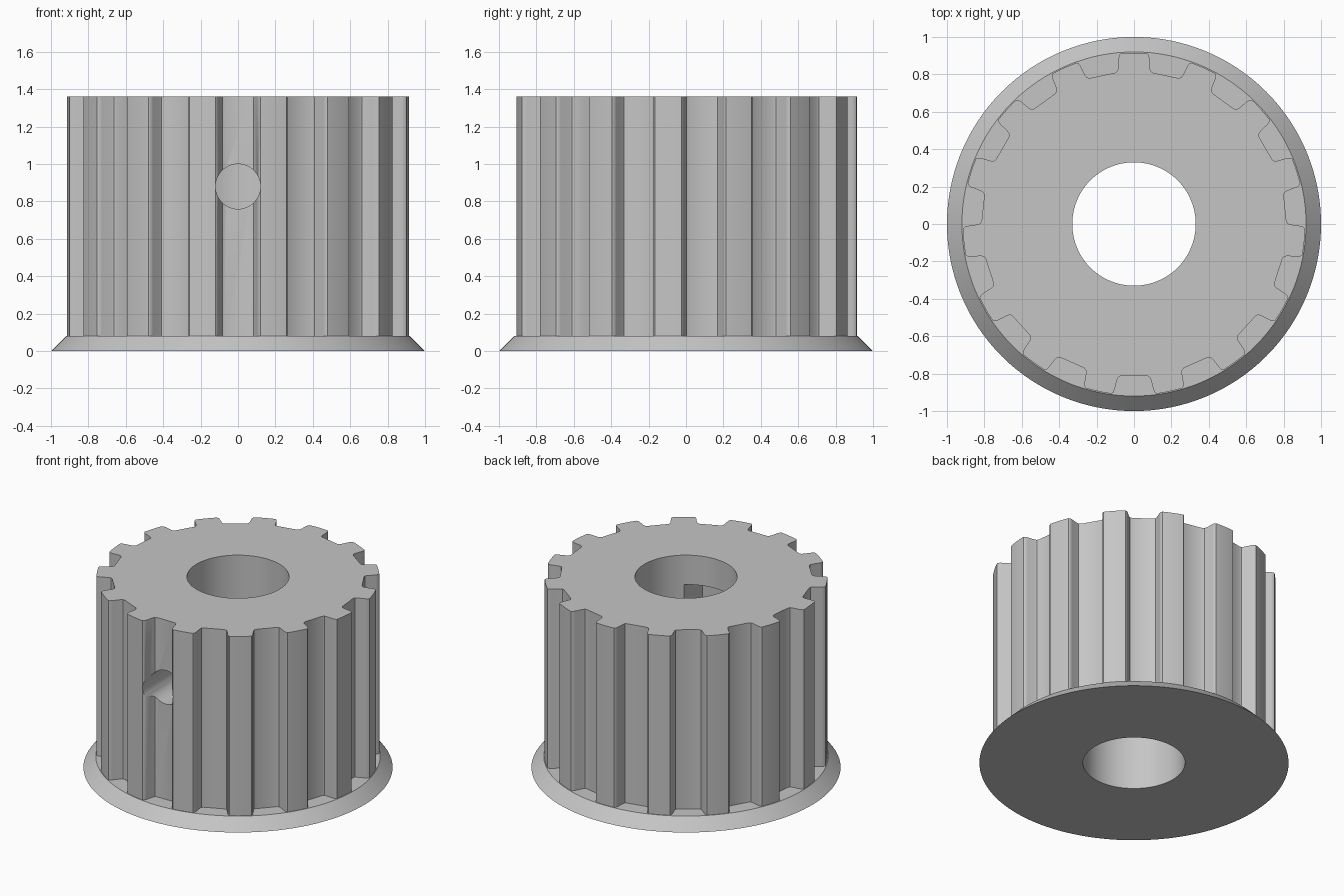
import bpy, bmesh, math
from mathutils import Matrix, Vector

if "Cube" in bpy.data.objects:
    bpy.data.objects.remove(bpy.data.objects["Cube"], do_unlink=True)

TEETH = 15
HEIGHT = 1.36
FLANGE_H = 0.08
OUTER_R = 0.915
BORE_R = 0.33
HOLE_Z = 0.88

grey = bpy.data.materials.new("plain grey")
grey.use_nodes = True
grey.diffuse_color = (0.56, 0.56, 0.56, 1)
grey.node_tree.nodes["Principled BSDF"].inputs["Base Color"].default_value = (0.56, 0.56, 0.56, 1)


def make_object(name, bm):
    bmesh.ops.recalc_face_normals(bm, faces=bm.faces)
    mesh = bpy.data.meshes.new(name)
    bm.to_mesh(mesh)
    bm.free()
    mesh.materials.append(grey)
    obj = bpy.data.objects.new(name, mesh)
    bpy.context.collection.objects.link(obj)
    return obj


def cone(name, r1, r2, depth, matrix, segments=128):
    bm = bmesh.new()
    bmesh.ops.create_cone(bm, cap_ends=True, segments=segments, radius1=r1,
                          radius2=r2, depth=depth, matrix=matrix)
    return make_object(name, bm)


def combine(target, tool, operation):
    """Apply a boolean and discard the tool."""
    mod = target.modifiers.new(operation, 'BOOLEAN')
    mod.operation = operation
    mod.solver = 'EXACT'
    mod.object = tool
    bpy.context.view_layer.objects.active = target
    bpy.ops.object.modifier_apply(modifier=mod.name)
    bpy.data.objects.remove(tool, do_unlink=True)


def toothed_outline():
    """Rounded trapezoid grooves, joined by arcs along the outer radius."""
    half = [(0.12, 0.907), (0.11, 0.899), (0.104, 0.885),
            (0.09, 0.832), (0.083, 0.818), (0.069, 0.812)]
    groove = [(-x, r) for x, r in half] + [(x, r) for x, r in reversed(half)]
    pitch = math.tau / TEETH
    edge = math.asin(0.132 / OUTER_R)
    points = []
    for i in range(TEETH):
        mid = -math.pi / 2 + i * pitch
        for x, r in groove:
            points.append((r * math.cos(mid) - x * math.sin(mid),
                           r * math.sin(mid) + x * math.cos(mid)))
        for k in range(7):
            a = mid + edge + (pitch - 2 * edge) * k / 6
            points.append((OUTER_R * math.cos(a), OUTER_R * math.sin(a)))
    return points


# Toothed drum, its foot sunk into the flange
bm = bmesh.new()
foot = FLANGE_H / 2
base = bm.faces.new([bm.verts.new((x, y, foot)) for x, y in toothed_outline()])
top = bmesh.ops.extrude_face_region(bm, geom=[base], use_keep_orig=True)["geom"]
bmesh.ops.translate(bm, vec=(0, 0, HEIGHT - foot),
                    verts=[v for v in top if isinstance(v, bmesh.types.BMVert)])
pulley = make_object("toothed_pulley", bm)

# Bevelled flange
flange = cone("flange", 1.0, 0.92, FLANGE_H, Matrix.Translation((0, 0, FLANGE_H / 2)))
combine(pulley, flange, 'UNION')

# Shaft bore
bore = cone("bore_cutter", BORE_R, BORE_R, 2, Matrix.Translation((0, 0, HEIGHT / 2)), 96)
combine(pulley, bore, 'DIFFERENCE')

# Nut pocket opening into the front wall of the bore
bm = bmesh.new()
bmesh.ops.create_cube(bm, size=1)
bmesh.ops.scale(bm, vec=(0.4, 0.37, 0.54), verts=bm.verts)
bmesh.ops.translate(bm, vec=(0, -0.285, HOLE_Z), verts=bm.verts)
combine(pulley, make_object("nut_pocket_cutter", bm), 'DIFFERENCE')

# Set screw hole through the front wall
screw = cone("screw_hole_cutter", 0.12, 0.12, 0.9,
             Matrix.Translation((0, -0.6, HOLE_Z)) @ Matrix.Rotation(math.pi / 2, 4, 'X'), 48)
combine(pulley, screw, 'DIFFERENCE')

# Smooth curves, crisp edges
bpy.ops.object.select_all(action='DESELECT')
pulley.select_set(True)
bpy.context.view_layer.objects.active = pulley
bpy.ops.object.shade_smooth_by_angle(angle=math.radians(35))
